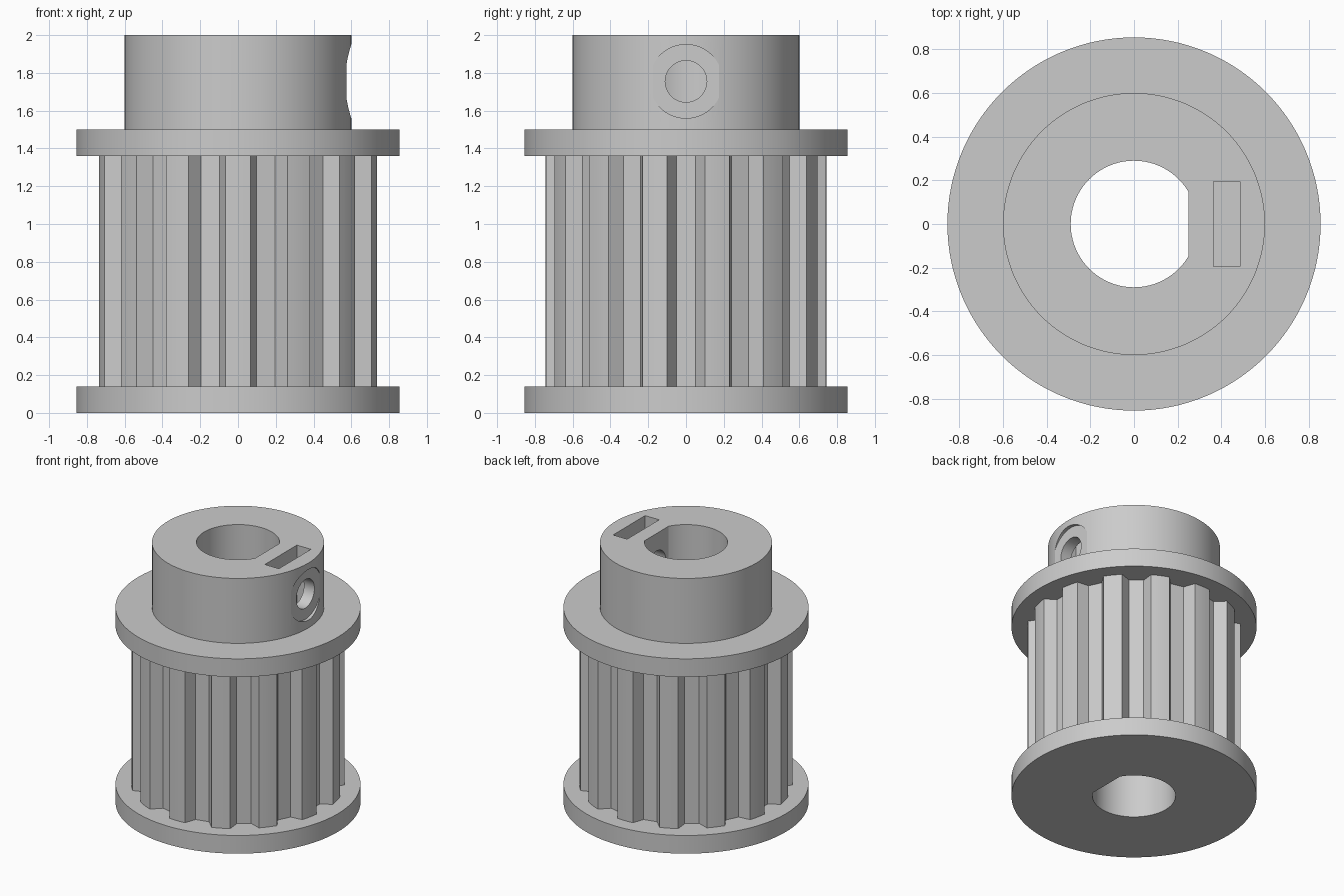
import bpy, bmesh, math
from mathutils import Matrix

if "Cube" in bpy.data.objects:
    bpy.data.objects.remove(bpy.data.objects["Cube"], do_unlink=True)

TEETH = 14
TIP_R, ROOT_R, ROOT_HALF = 0.744, 0.659, 0.051
TIP_HALF = math.radians(5.1)
SCREW_Z = 1.755

grey = bpy.data.materials.new("plain grey")
grey.use_nodes = True
grey.diffuse_color = (0.6, 0.6, 0.6, 1)
grey.node_tree.nodes["Principled BSDF"].inputs["Base Color"].default_value = (0.6, 0.6, 0.6, 1)


def polar(r, a):
    return (r * math.cos(a), r * math.sin(a))


def circle(r, n=128):
    return [polar(r, 2 * math.pi * i / n) for i in range(n)]


def prism(name, profile, z0, z1, matrix=None):
    """Extrude a closed 2D profile from z0 to z1."""
    bm = bmesh.new()
    base = bm.faces.new([bm.verts.new((x, y, z0)) for x, y in profile])
    top = bmesh.ops.extrude_face_region(bm, geom=[base])["geom"]
    verts = [v for v in top if isinstance(v, bmesh.types.BMVert)]
    bmesh.ops.translate(bm, verts=verts, vec=(0, 0, z1 - z0))
    bmesh.ops.recalc_face_normals(bm, faces=bm.faces)
    if matrix:
        bm.transform(matrix)
    mesh = bpy.data.meshes.new(name)
    bm.to_mesh(mesh)
    bm.free()
    mesh.materials.append(grey)
    obj = bpy.data.objects.new(name, mesh)
    bpy.context.collection.objects.link(obj)
    return obj


def cut(obj, cutters):
    """Subtract every cutter from the part and apply the result."""
    bpy.ops.object.select_all(action="DESELECT")
    bpy.context.view_layer.objects.active = obj
    obj.select_set(True)
    for cutter in cutters:
        mod = obj.modifiers.new("cut", "BOOLEAN")
        mod.operation, mod.solver, mod.object = "DIFFERENCE", "EXACT", cutter
        bpy.ops.object.modifier_apply(modifier=mod.name)
    bpy.ops.object.shade_smooth_by_angle(angle=math.radians(12))


# Toothed profile: arc on each tip, straight flanks, flat root; a tooth faces the front
teeth = []
for i in range(TEETH):
    mid = -math.pi / 2 + 2 * math.pi * i / TEETH
    teeth += [polar(TIP_R, mid + TIP_HALF * k / 2) for k in range(-2, 3)]
    groove = mid + math.pi / TEETH
    half = math.atan2(ROOT_HALF, ROOT_R)
    teeth += [polar(math.hypot(ROOT_R, ROOT_HALF), groove + s * half) for s in (-1, 1)]

# Main parts
lower_flange = prism("lower_flange", circle(0.855), 0, 0.14)
toothed_barrel = prism("toothed_barrel", teeth, 0.14, 1.36)
upper_flange = prism("upper_flange", circle(0.855), 1.36, 1.5)
hub = prism("hub", circle(0.6), 1.5, 2)

# Cutters: flatted bore, nut slot, screw hole and its spot face
flat = math.acos(0.25 / 0.29)
bore_profile = [polar(0.29, flat + (2 * math.pi - 2 * flat) * i / 80) for i in range(81)]
bore = prism("bore_cutter", bore_profile, -0.5, 2.5)
slot = prism("slot_cutter", [(0.365, -0.195), (0.485, -0.195), (0.485, 0.195), (0.365, 0.195)], 1.56, 2.5)
sideways = Matrix.Translation((0, 0, SCREW_Z)) @ Matrix.Rotation(math.pi / 2, 4, "Y")
screw_hole = prism("screw_hole_cutter", circle(0.11, 48), 0.1, 1, sideways)
spot_face = prism("spot_face_cutter", circle(0.195, 64), 0.574, 1, sideways)

for part in (lower_flange, toothed_barrel, upper_flange):
    cut(part, [bore])
cut(hub, [bore, slot, screw_hole, spot_face])

for cutter in (bore, slot, screw_hole, spot_face):
    bpy.data.objects.remove(cutter, do_unlink=True)
